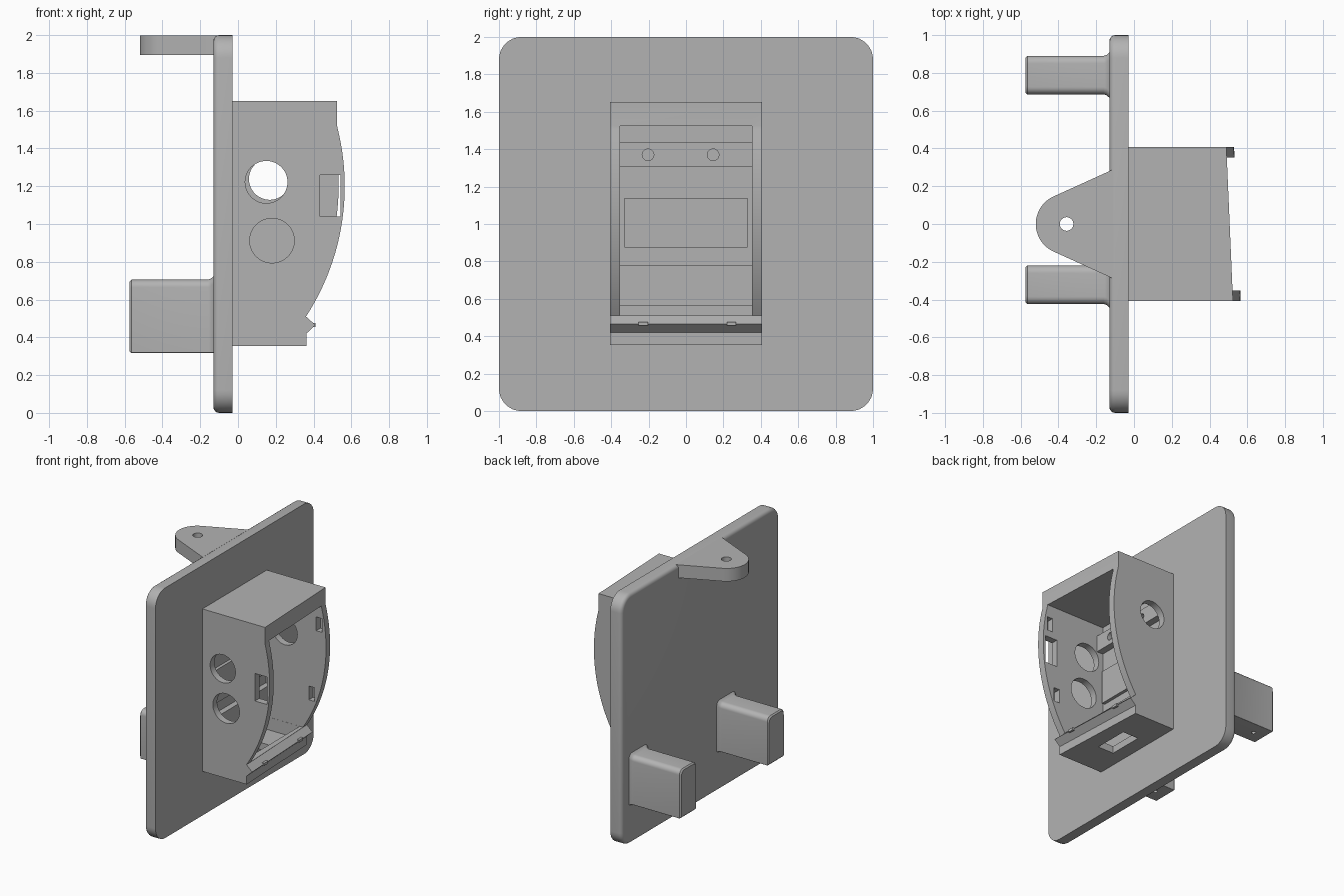
import bpy, bmesh, math
from mathutils import Vector

old = bpy.data.objects.get("Cube")
if old:
    bpy.data.objects.remove(old, do_unlink=True)

grey = bpy.data.materials.new("plain grey")
grey.use_nodes = True
COLOUR = (0.45, 0.45, 0.45, 1)
grey.diffuse_color = COLOUR
grey.node_tree.nodes["Principled BSDF"].inputs["Base Color"].default_value = COLOUR


def finish(name, bm):
    bmesh.ops.recalc_face_normals(bm, faces=bm.faces)
    mesh = bpy.data.meshes.new(name)
    bm.to_mesh(mesh)
    bm.free()
    mesh.materials.append(grey)
    ob = bpy.data.objects.new(name, mesh)
    bpy.context.collection.objects.link(ob)
    return ob


def loft(name, rings):
    """Skin a list of equal-length point rings and cap both ends."""
    bm = bmesh.new()
    loops = [[bm.verts.new(p) for p in ring] for ring in rings]
    n = len(loops[0])
    for a, b in zip(loops, loops[1:]):
        for i in range(n):
            j = (i + 1) % n
            bm.faces.new((a[i], a[j], b[j], b[i]))
    bm.faces.new(loops[0])
    bm.faces.new(loops[-1])
    return finish(name, bm)


def box(name, x, y, z):
    ring = [(y[0], z[0]), (y[1], z[0]), (y[1], z[1]), (y[0], z[1])]
    return loft(name, [[(v, a, b) for a, b in ring] for v in x])


def rod(name, centre, r, span, axis):
    """Cylinder along y or z; centre gives the other two coordinates."""
    ring = [(centre[0] + r * math.cos(t * math.pi / 24),
             centre[1] + r * math.sin(t * math.pi / 24)) for t in range(48)]
    place = {"x": lambda a, b, s: (s, a, b), "y": lambda a, b, s: (a, s, b),
             "z": lambda a, b, s: (a, b, s)}[axis]
    return loft(name, [[place(a, b, s) for a, b in ring] for s in span])


def rounded(y0, y1, z0, z1, r_low, r_high, steps=8):
    """Rounded rectangle in the y-z plane."""
    pts = []
    corners = [(y1, z1, -1, -1, r_high, 0), (y0, z1, 1, -1, r_high, 1),
               (y0, z0, 1, 1, r_low, 2), (y1, z0, -1, 1, r_low, 3)]
    for y, z, sy, sz, r, q in corners:
        for k in range(steps + 1):
            t = (q + k / steps) * math.pi / 2
            pts.append((y + sy * r + r * math.cos(t), z + sz * r + r * math.sin(t)))
    return pts


def cut(ob, *cutters):
    for c in cutters:
        c.hide_render = True
        m = ob.modifiers.new("cut", "BOOLEAN")
        m.operation, m.solver, m.object = "DIFFERENCE", "EXACT", c
        bpy.context.view_layer.objects.active = ob
        bpy.ops.object.modifier_apply(modifier=m.name)
        bpy.data.objects.remove(c, do_unlink=True)


def smooth(ob):
    bpy.ops.object.select_all(action="DESELECT")
    ob.select_set(True)
    bpy.context.view_layer.objects.active = ob
    bpy.ops.object.shade_smooth_by_angle(angle=math.radians(30))


# Wall plate with rounded corners and a softened rear edge
R = 0.03
rings = []
for k in range(5):
    t = k / 4 * math.pi / 2
    inset = R * (1 - math.sin(t))
    x = -0.13 + R * (1 - math.cos(t))
    rings.append([(x, a, b) for a, b in
                  rounded(-1 + inset, 1 - inset, inset, 2 - inset, 0.12 - inset, 0.12 - inset)])
rings.append([(-0.03, a, b) for a, b in rounded(-1, 1, 0, 2, 0.12, 0.12)])
smooth(loft("plate", rings))

# Rear pegs flaring into the plate, with a small hole underneath
for name, y in (("left_peg", -0.322), ("right_peg", 0.788)):
    rings = []
    for x, f in ((-0.575, 0.01), (-0.565, 0), (-0.16, 0), (-0.145, -0.005),
                 (-0.135, -0.014), (-0.12, -0.025)):
        low = 0.318 + max(f, 0)
        rings.append([(x, a, b) for a, b in
                      rounded(y - 0.102 + f, y + 0.102 - f, low, 0.705 - f, 0.004, 0.04)])
    peg = loft(name, rings)
    cut(peg, rod("peg_hole", (-0.47, y), 0.016, (0.2, 0.42), "z"))
    smooth(peg)

# Hanging tab at the top
tip = [(-0.36 + 0.16 * math.cos(math.radians(a)), 0.16 * math.sin(math.radians(a)))
       for a in range(115, 246, 5)]
outline = [(-0.11, 0.289), (-0.13, 0.28)] + tip + [(-0.13, -0.28), (-0.11, -0.289)]
tab = loft("hanging_tab", [[(a, b, z) for a, b in outline] for z in (1.895, 1.999)])
cut(tab, rod("tab_hole", (-0.357, 0), 0.036, (1.8, 2.1), "z"))
smooth(tab)

# Housing: bowed side profile, slightly shallower toward the rear side
HALF = 0.407
ARC_R, ARC_X, ARC_Z = 1.264, 0.565 - 1.264, 1.2
profile = [(-0.04, 0.353), (0.362, 0.353), (0.362, 0.42), (0.41, 0.465)]
for k in range(25):
    z = 0.51 + k / 24
    profile.append((ARC_X + math.sqrt(ARC_R ** 2 - (z - ARC_Z) ** 2), z))
profile += [(0.524, 1.525), (0.524, 1.652), (-0.04, 1.652)]


def skew(x, y):
    return x - 0.043 * (y + HALF) if x > 0.3 else x


housing = loft("housing", [[(skew(x, y), y, z) for x, z in profile] for y in (-HALF, HALF)])
pockets = [box("pocket", (x - 0.025, x + 0.025), (s * 0.375 - 0.03, s * 0.375 + 0.03),
               (z - 0.055, z + 0.055))
           for s in (-1, 1) for x, z in ((0.485 - 0.015 * s, 1.37), (0.42 - 0.015 * s, 0.8))]
cut(housing,
    box("cavity", (0.0, 1), (-0.352, 0.352), (0.512, 1.525)),
    box("lower_cavity", (0.0, 0.3), (-0.351, 0.351), (0.41, 0.6)),
    rod("upper_hole", (0.15, 1.222), 0.112, (-0.5, -0.3), "y"),
    rod("rear_hole", (0.168, 1.238), 0.11, (0.3, 0.5), "y"),
    rod("lower_hole", (0.18, 0.912), 0.118, (-0.5, -0.3), "y"),
    box("side_slot", (0.435, 0.543), (-0.5, -0.3), (1.04, 1.26)),
    box("floor_slot", (0.08, 0.22), (-0.14, 0.14), (0.3, 0.45)),
    *pockets)
smooth(housing)

# Fittings on the inner back wall
rail = box("inner_rail", (-0.01, 0.055), (-0.352, 0.352), (1.305, 1.435))
cut(rail, *[rod("rail_hole", (y, 1.37), 0.031, (0.02, 0.1), "x") for y in (-0.203, 0.145)])
box("inner_panel", (-0.01, 0.025), (-0.33, 0.33), (0.875, 1.14))
box("inner_block", (-0.01, 0.045), (-0.352, 0.352), (0.565, 0.78))

# Catches on the front ridge
for y in (-0.228, 0.243):
    x = skew(0.405, y)
    box("ridge_catch", (x - 0.03, x + 0.012), (y - 0.025, y + 0.025), (0.456, 0.476))
